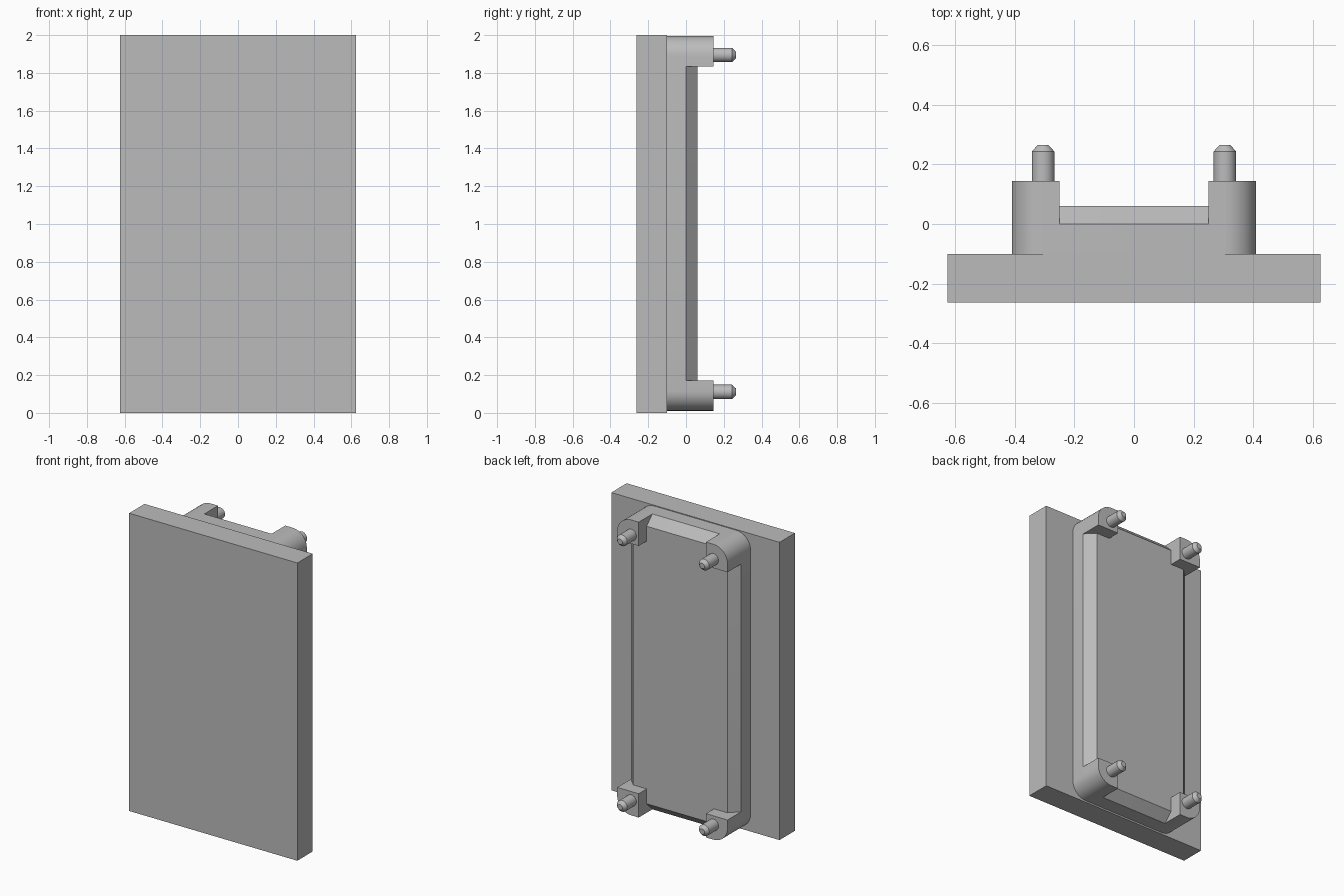
import bpy
import bmesh
from math import sin, cos, pi, radians

if "Cube" in bpy.data.objects:
    bpy.data.objects.remove(bpy.data.objects["Cube"])

grey = bpy.data.materials.new("plain_grey")
grey.use_nodes = True
colour = (0.5, 0.5, 0.5, 1)
grey.diffuse_color = colour
grey.node_tree.nodes["Principled BSDF"].inputs["Base Color"].default_value = colour

MID_Z = 1.003            # centre height of the raised body
HALF_X, HALF_Z = 0.41, 0.992
RADIUS = 0.105           # body corner radius
POST = 0.16              # post width
STEPS = 10


def arc(cx, cz, r, start):
    """Quarter circle of points, counter-clockwise."""
    return [(cx + r * cos(start + pi / 2 * i / STEPS),
             cz + r * sin(start + pi / 2 * i / STEPS)) for i in range(STEPS + 1)]


def rounded_rect(inset):
    hx, hz, r = HALF_X - RADIUS, HALF_Z - RADIUS, RADIUS - inset
    points = []
    for k, (sx, sz) in enumerate([(1, 1), (-1, 1), (-1, -1), (1, -1)]):
        points += arc(sx * hx, sz * hz, r, k * pi / 2)
    return points


def loft(name, rings, smooth=True):
    """Skin a stack of (outline, y) rings and cap both ends."""
    bm = bmesh.new()
    loops = [[bm.verts.new((x, y, z)) for x, z in outline] for outline, y in rings]
    for a, b in zip(loops, loops[1:]):
        for i in range(len(a)):
            j = (i + 1) % len(a)
            bm.faces.new((a[i], a[j], b[j], b[i]))
    bm.faces.new(loops[0])
    bm.faces.new(loops[-1])
    bmesh.ops.recalc_face_normals(bm, faces=bm.faces)
    mesh = bpy.data.meshes.new(name)
    bm.to_mesh(mesh)
    bm.free()
    mesh.materials.append(grey)
    obj = bpy.data.objects.new(name, mesh)
    bpy.context.collection.objects.link(obj)
    if smooth:
        bpy.ops.object.select_all(action='DESELECT')
        obj.select_set(True)
        bpy.context.view_layer.objects.active = obj
        bpy.ops.object.shade_smooth_by_angle(angle=radians(30))
    return obj


# Flat front plate
plate = [(-0.625, 0), (0.625, 0), (0.625, 2), (-0.625, 2)]
loft("front_plate", [(plate, -0.263), (plate, -0.1)], smooth=False)

# Raised body with rounded corners and a bevelled back edge
body = loft("raised_body", [(rounded_rect(0), -0.1), (rounded_rect(0), 0),
                            (rounded_rect(0.06), 0.06)])
body.location.z = MID_Z

# Corner posts, each with a pointed peg
for side, sx in (("left", 1), ("right", -1)):
    for level, sz in (("upper", 1), ("lower", -1)):
        corner = arc(HALF_X - RADIUS, HALF_Z - RADIUS, RADIUS, 0)
        corner += [(HALF_X - POST, HALF_Z), (HALF_X - POST, HALF_Z - POST),
                   (HALF_X, HALF_Z - POST)]
        outline = [(sx * x, MID_Z + sz * z) for x, z in corner]
        loft(f"{level}_{side}_post", [(outline, 0), (outline, 0.145)])

        px, pz = sx * (HALF_X - RADIUS), MID_Z + sz * (HALF_Z - RADIUS + 0.005)

        def circle(r):
            return [(px + r * cos(2 * pi * i / 32), pz + r * sin(2 * pi * i / 32))
                    for i in range(32)]
        loft(f"{level}_{side}_peg", [(circle(0.038), 0.14), (circle(0.038), 0.243),
                                     (circle(0.018), 0.265)])
